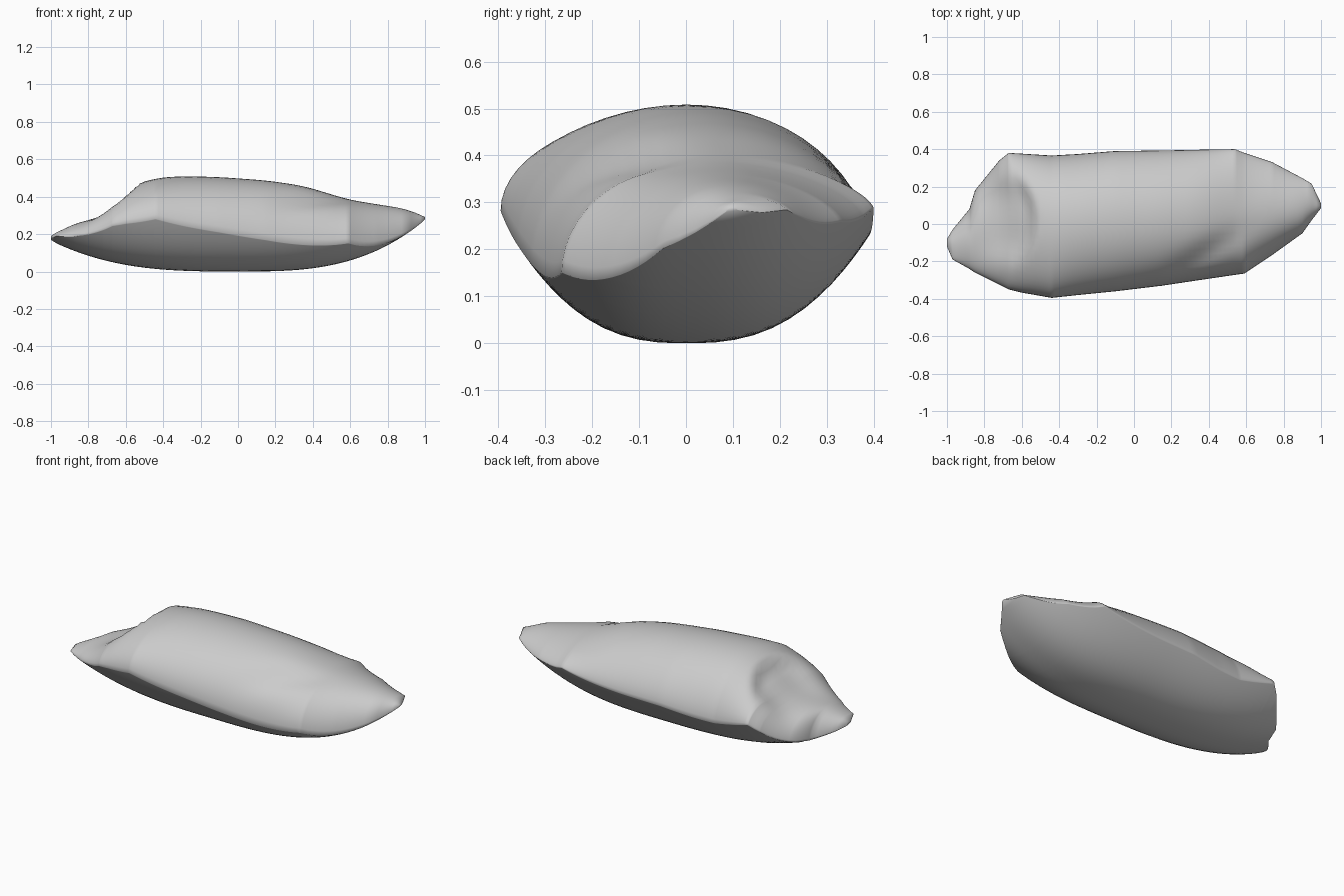
import bpy, bmesh, math

if "Cube" in bpy.data.objects:
    bpy.data.objects.remove(bpy.data.objects["Cube"])

# Stations along x: x, front edge y, back edge y, top z
STATIONS = [
    (-1.00, -0.12, -0.08, 0.19), (-0.97, -0.19, -0.03, 0.212),
    (-0.88, -0.24, 0.08, 0.25), (-0.85, -0.26, 0.18, 0.262),
    (-0.72, -0.325, 0.34, 0.34), (-0.67, -0.35, 0.38, 0.385),
    (-0.60, -0.367, 0.376, 0.45), (-0.44, -0.395, 0.366, 0.50),
    (-0.30, -0.38, 0.374, 0.51), (-0.10, -0.36, 0.39, 0.505),
    (0.15, -0.33, 0.393, 0.487), (0.35, -0.30, 0.397, 0.458),
    (0.54, -0.272, 0.40, 0.40), (0.59, -0.265, 0.38, 0.385),
    (0.74, -0.165, 0.33, 0.36), (0.90, -0.05, 0.245, 0.335),
    (0.95, 0.02, 0.215, 0.317), (1.00, 0.085, 0.11, 0.288),
]
HALF = 28  # faces across the top, and across the bottom


def smooth(t):
    t = max(0.0, min(1.0, t))
    return t * t * (3 - 2 * t)


def linear(x, k):
    for a, b in zip(STATIONS, STATIONS[1:]):
        if x <= b[0]:
            return a[k] + (b[k] - a[k]) * (x - a[0]) / (b[0] - a[0])
    return STATIONS[-1][k]


def crest(x):
    # top line, averaged over a short window so it runs smoothly
    w = min(0.07, 1 - abs(x))
    return sum(linear(x + w * i / 4, 3) for i in range(-4, 5)) / 9


def bowl(x, y):
    # one continuous rounded underside
    hx = (0.275 if x > 0 else 0.165) * abs(x) ** 3
    hy = (2.65 if y > 0 else 3.0) * abs(y) ** 2.6
    return hx + hy


def carve(x, y):
    # small scoop with a curved wall at the left end
    wall = -0.515 - 1.4 * (y - 0.02) ** 2
    scoop = 0.06 * smooth((wall - x) / 0.05) * smooth((x + 0.9) / 0.28)
    scoop *= math.exp(-((y - 0.02) / 0.2) ** 4)
    # shallow dent on the front right shoulder
    u = (x - 0.38) * 0.85 + (y + 0.16) * 0.5
    v = -(x - 0.38) * 0.5 + (y + 0.16) * 0.85
    return scoop + 0.025 * math.exp(-(u / 0.2) ** 2 - (v / 0.06) ** 2)


# Loft sections: domed top meeting the bowl at a thin rounded rim
xs = sorted({s[0] for s in STATIONS} | {round(-1 + i * 0.025, 3) for i in range(81)})
bm = bmesh.new()
rings = []
for x in xs:
    y0, y1, zt = linear(x, 1), linear(x, 2), crest(x)
    yc, hw = (y0 + y1) / 2, (y1 - y0) / 2
    front, back = bowl(x, y0), bowl(x, y1)
    ring = []
    for i in range(2 * HALF):
        a = math.pi * i / HALF
        c, s = math.cos(a), math.sin(a)
        y = yc + hw * c
        if i <= HALF:
            rim = (front + back) / 2 + (back - front) / 2 * c
            s = max(s, 0.0)
            power = 1 + 0.2 * max(c, 0.0)
            mid = (front + back) / 2
            base = rim + (mid - rim) * s
            z = base + max(zt - mid, 0.01) * s ** power
            z = max(z - carve(x, y) * min(1.0, s * 1.5), bowl(x, y))
        else:
            z = bowl(x, y)
        ring.append(bm.verts.new((x, y, z)))
    rings.append(ring)
n = 2 * HALF
for r, q in zip(rings, rings[1:]):
    for i in range(n):
        j = (i + 1) % n
        bm.faces.new((r[i], r[j], q[j], q[i]))
bm.faces.new(rings[0])
bm.faces.new(rings[-1])
bmesh.ops.recalc_face_normals(bm, faces=bm.faces)

# Rest the stone on the ground
low = min(v.co.z for v in bm.verts)
for v in bm.verts:
    v.co.z -= low
mesh = bpy.data.meshes.new("stone")
bm.to_mesh(mesh)
bm.free()
stone = bpy.data.objects.new("stone", mesh)
bpy.context.collection.objects.link(stone)
for p in mesh.polygons:
    p.use_smooth = True
